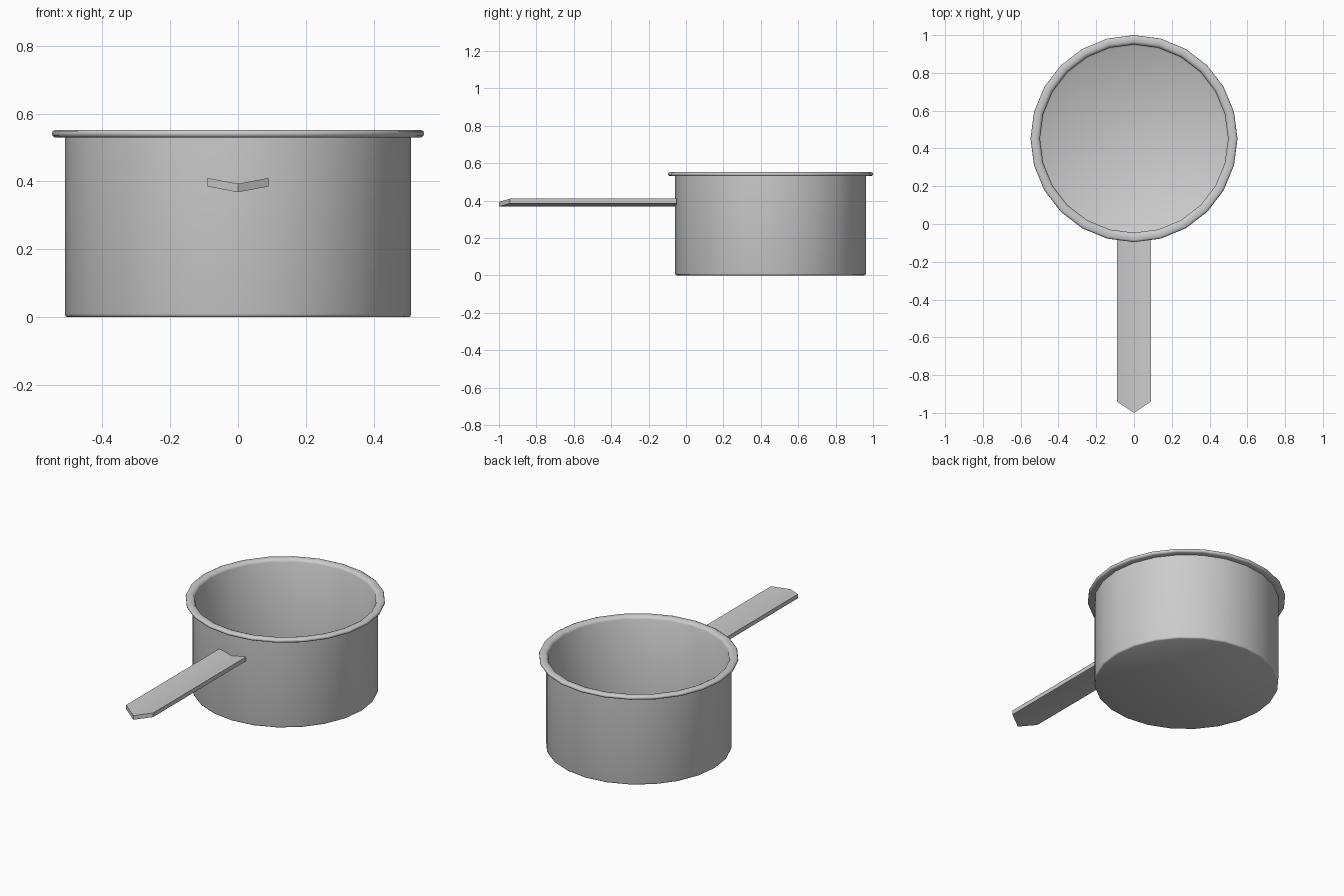
import bpy, bmesh, math

if "Cube" in bpy.data.objects:
    bpy.data.objects.remove(bpy.data.objects["Cube"])

SIDES = 24
CY = 0.452


def finish(name, bm, angle):
    bmesh.ops.recalc_face_normals(bm, faces=bm.faces)
    me = bpy.data.meshes.new(name)
    bm.to_mesh(me)
    bm.free()
    ob = bpy.data.objects.new(name, me)
    bpy.context.collection.objects.link(ob)
    bpy.ops.object.select_all(action='DESELECT')
    ob.select_set(True)
    bpy.context.view_layer.objects.active = ob
    bpy.ops.object.shade_smooth_by_angle(angle=math.radians(angle))
    return ob


# Pan: one continuous profile (outer base, wall, rolled rim, inner wall, floor)
profile = [(0.502, 0.0), (0.508, 0.003), (0.51, 0.010), (0.51, 0.53),
           (0.540, 0.530), (0.546, 0.534), (0.548, 0.541), (0.546, 0.548),
           (0.538, 0.552), (0.515, 0.552), (0.504, 0.547), (0.498, 0.536),
           (0.498, 0.016), (0.490, 0.010)]
bm = bmesh.new()
rings = []
for r, z in profile:
    ring = []
    for i in range(SIDES):
        a = math.tau * i / SIDES
        ring.append(bm.verts.new((r * math.sin(a), CY + r * math.cos(a), z)))
    rings.append(ring)
for lo, hi in zip(rings, rings[1:]):
    for i in range(SIDES):
        j = (i + 1) % SIDES
        bm.faces.new((lo[i], lo[j], hi[j], hi[i]))
bm.faces.new(rings[0])
bm.faces.new(rings[-1])
finish("pan", bm, 50)

# Handle: shallow V section with a pointed tip
section = [(-0.09, 0.410), (0, 0.393), (0.09, 0.410),
           (0.09, 0.385), (0, 0.368), (-0.09, 0.385)]
bm = bmesh.new()
tip = [bm.verts.new((x, -1.0 if x == 0 else -0.94, z)) for x, z in section]
root = [bm.verts.new((x, -0.052, z)) for x, z in section]
for i in range(6):
    j = (i + 1) % 6
    bm.faces.new((tip[i], tip[j], root[j], root[i]))
for end in (tip, root):
    for a, b, c, d in ((0, 1, 4, 5), (1, 2, 3, 4)):
        bm.faces.new((end[a], end[b], end[c], end[d]))
finish("handle", bm, 30)
